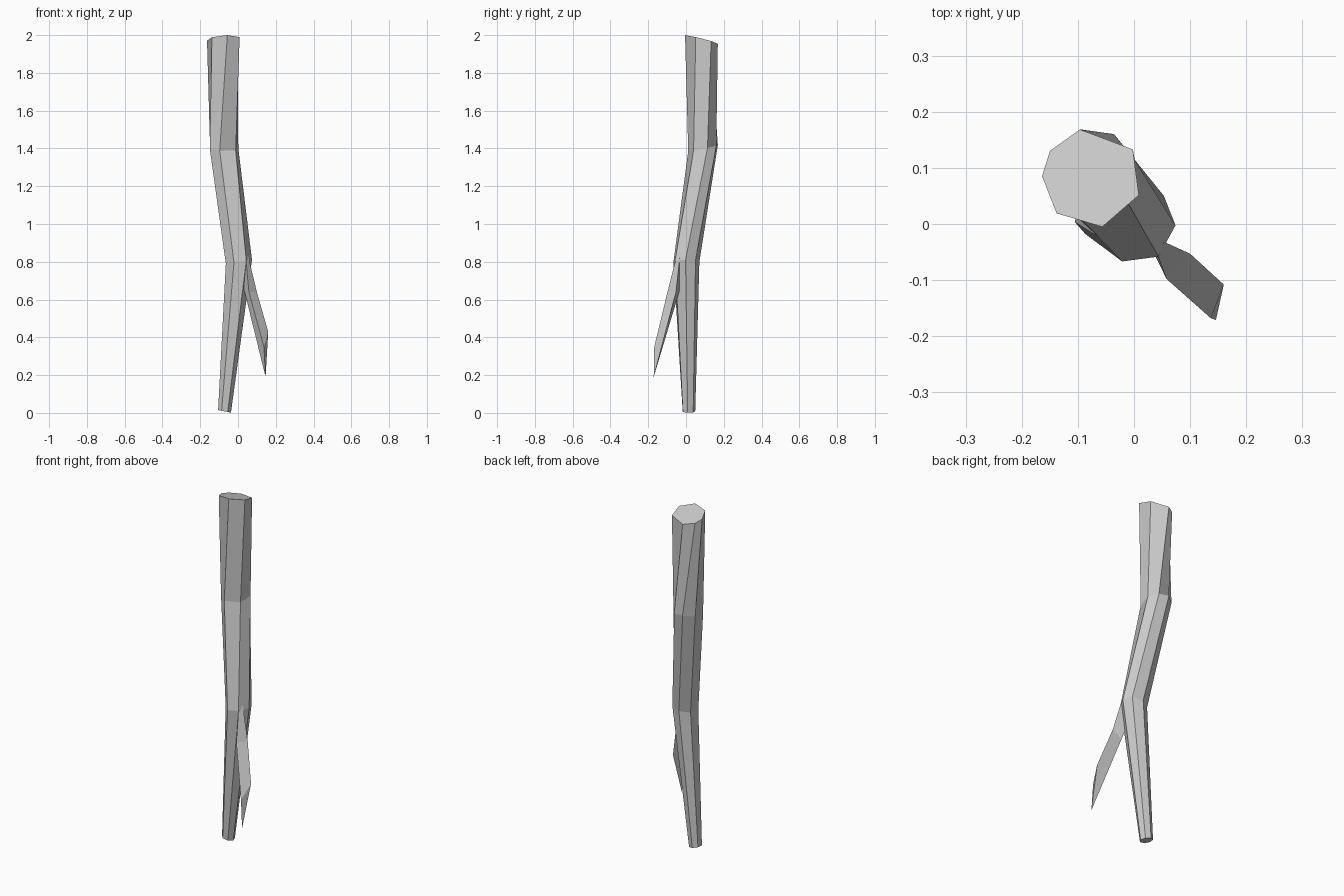
import bpy
from math import cos, sin, radians

if "Cube" in bpy.data.objects:
    bpy.data.objects.remove(bpy.data.objects["Cube"])


def ring(cx, cy, cz, r, slope_x, slope_y, angles):
    """Slightly tilted, irregular polygon around a centre."""
    pts = []
    for a in angles:
        dx, dy = r * cos(radians(a)), r * sin(radians(a))
        pts.append((cx + dx, cy + dy, cz + slope_x * dx + slope_y * dy))
    return pts


def loft(name, rings):
    """Join matching rings with faces and cap both ends."""
    n = len(rings[0])
    verts = [p for r in rings for p in r]
    faces = [tuple(range(n))[::-1],
             tuple(range(len(verts) - n, len(verts)))]
    for k in range(len(rings) - 1):
        for i in range(n):
            j = (i + 1) % n
            faces.append((k * n + i, k * n + j, (k + 1) * n + j, (k + 1) * n + i))
    mesh = bpy.data.meshes.new(name)
    mesh.from_pydata(verts, [], faces)
    mesh.update()
    obj = bpy.data.objects.new(name, mesh)
    bpy.context.collection.objects.link(obj)
    return obj


# Main stick: seven-sided, bent twice, thicker towards the top
loft("main_stick", [
    ring(-0.072, 0.014, 0.008, 0.035, -0.2, 0.0, [245, 300, 352, 403, 455, 506, 558]),
    ring(0.003, 0.000, 0.800, 0.071, 0.15, 0.0, [250, 305, 358, 405, 455, 507, 558]),
    ring(-0.076, 0.090, 1.402, 0.081, -0.05, 0.2, [255, 322, 377, 420, 464, 513, 565]),
    ring(-0.075, 0.082, 1.977, 0.089, 0.06, -0.25, [282, 340, 395, 464, 507, 538, 585]),
])

# Side twig: three-sided, hanging down to a slanted, pointed end
loft("side_twig", [
    [(0.146, -0.171, 0.19), (0.160, -0.108, 0.43), (0.137, -0.168, 0.35)],
    [(0.045, -0.048, 0.60), (0.100, -0.053, 0.64), (0.058, -0.098, 0.64)],
    [(0.020, -0.020, 0.70), (0.054, -0.032, 0.83), (0.040, -0.050, 0.83)],
])
